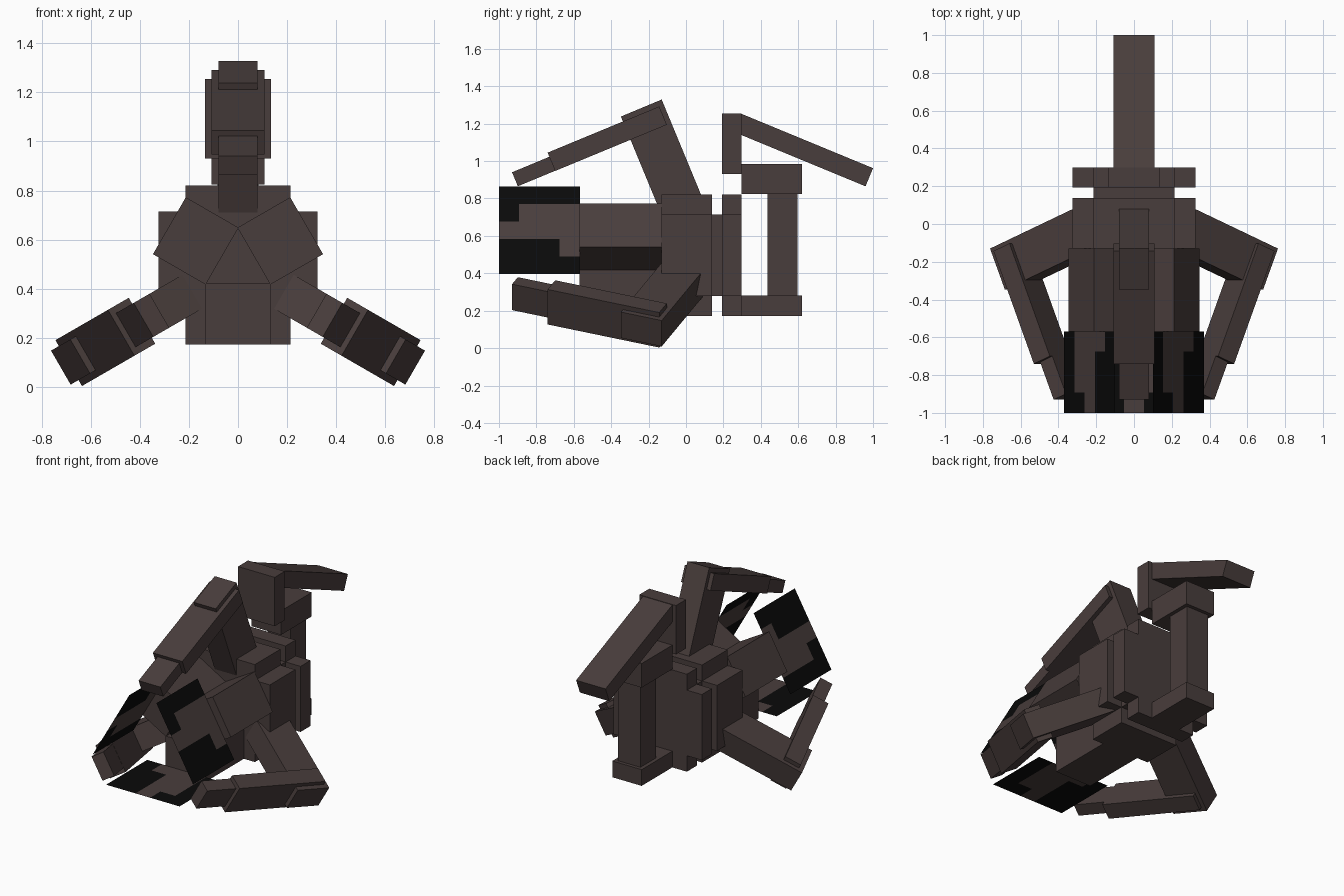
import bpy, bmesh, math

if "Cube" in bpy.data.objects:
    bpy.data.objects.remove(bpy.data.objects["Cube"])

AXIS_Z = 0.495  # height of the long axis the three-fold parts turn around


def material(name, rgb):
    m = bpy.data.materials.new(name)
    m.diffuse_color = (*rgb, 1)
    m.use_nodes = True
    m.node_tree.nodes["Principled BSDF"].inputs["Base Color"].default_value = m.diffuse_color
    return m


BROWN = material("dark_brown", (0.066, 0.047, 0.045))
BLACK = material("black", (0.003, 0.003, 0.003))


def turn(co, deg):
    """Rotate a point around the long (y) axis."""
    a = math.radians(deg)
    x, y, z = co[0], co[1], co[2] - AXIS_Z
    return (x * math.cos(a) - z * math.sin(a), y,
            x * math.sin(a) + z * math.cos(a) + AXIS_Z)


def finish(name, bm, mats):
    mesh = bpy.data.meshes.new(name)
    bm.to_mesh(mesh)
    bm.free()
    for m in mats:
        mesh.materials.append(m)
    obj = bpy.data.objects.new(name, mesh)
    bpy.context.collection.objects.link(obj)
    return obj


def slab(name, profile, half, deg=0):
    """Extrude a (y, z) profile to x = +-half, then turn it."""
    bm = bmesh.new()
    sides = [[bm.verts.new(turn((x, y, z), deg)) for y, z in profile]
             for x in (-half, half)]
    n = len(profile)
    bm.faces.new(sides[0])
    bm.faces.new(sides[1][::-1])
    for i in range(n):
        j = (i + 1) % n
        bm.faces.new((sides[0][i], sides[1][i], sides[1][j], sides[0][j]))
    bmesh.ops.recalc_face_normals(bm, faces=bm.faces)
    return finish(name, bm, [BROWN])


def box(name, half, y0, y1, z0, z1, deg=0):
    return slab(name, [(y0, z0), (y1, z0), (y1, z1), (y0, z1)], half, deg)


def beam(name, start, end, thick, half, deg=0):
    """Bar whose upper edge runs start -> end in (y, z), with y growing."""
    dy, dz = end[0] - start[0], end[1] - start[1]
    k = thick / math.hypot(dy, dz)
    ny, nz = dz * k, -dy * k
    slab(name, [start, end, (end[0] + ny, end[1] + nz),
                (start[0] + ny, start[1] + nz)], half, deg)


# Body: two cross-shaped blocks with a narrower link
for part, y0, y1 in (("front", -0.13, 0.138), ("rear", 0.193, 0.298)):
    box(f"{part}_body_wide", 0.325, y0, y1, 0.278, 0.714)
    box(f"{part}_body_tall", 0.215, y0, y1, 0.172, 0.82)
box("body_link", 0.215, 0.138, 0.193, 0.278, 0.714)

# Rear handle
box("handle_foot", 0.108, 0.298, 0.62, 0.172, 0.28)
box("handle_column", 0.083, 0.435, 0.597, 0.28, 0.825)
box("handle_head", 0.108, 0.298, 0.62, 0.825, 0.985)
box("stock_block", 0.135, 0.193, 0.298, 0.93, 1.255)
beam("stock_bar", (0.298, 1.252), (1.0, 0.962), 0.105, 0.108)


# Panel with a 5 x 4 black and brown cell pattern
BLACK_CELLS = (4, 1, 0, 3, 4)  # black cells in each row, counted from the front


def panel(name, deg):
    bm = bmesh.new()
    cell, y0, z = 0.108, -1.0, AXIS_Z - 0.271
    grid = [[bm.verts.new(turn(((2.5 - r) * cell, y0 + c * cell, z), deg))
             for c in range(5)] for r in range(6)]
    for r in range(5):
        for c in range(4):
            f = bm.faces.new((grid[r][c], grid[r][c + 1],
                              grid[r + 1][c + 1], grid[r + 1][c]))
            f.material_index = 1 if c < BLACK_CELLS[r] else 0
    # face outwards, away from the long axis
    bm.normal_update()
    f = next(iter(bm.faces))
    mid = f.calc_center_median()
    if f.normal.x * mid.x + f.normal.z * (mid.z - AXIS_Z) < 0:
        bmesh.ops.reverse_faces(bm, faces=bm.faces)
    finish(name, bm, [BROWN, BLACK])


# Three barrels, panels and claws around the long axis
for i, deg in enumerate((0, 120, 240), 1):
    box(f"barrel_{i}", 0.134, -0.57, -0.13, 0.172, 0.42, deg)
    panel(f"panel_{i}", deg)
    slab(f"claw_root_{i}", [(0.088, 0.802), (-0.13, 0.711),
                            (-0.348, 1.238), (-0.13, 1.329)], 0.08, deg)
    beam(f"claw_arm_{i}", (-0.74, 1.045), (-0.143, 1.292), 0.106, 0.108, deg)
    beam(f"claw_tip_{i}", (-0.93, 0.94), (-0.68, 1.044), 0.081, 0.08, deg)
